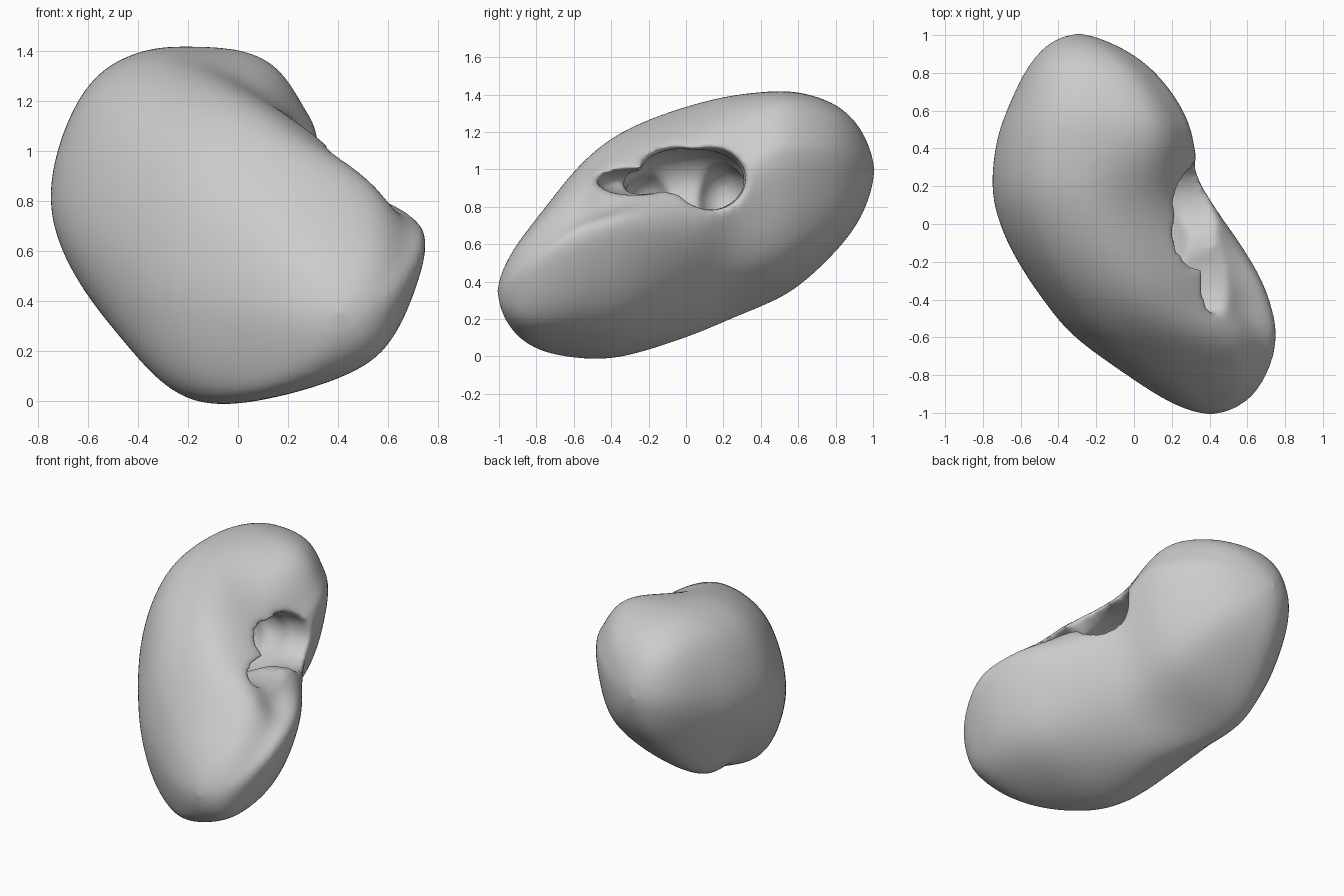
import bpy, bmesh, math
from mathutils import Vector

cube = bpy.data.objects.get("Cube")
if cube:
    bpy.data.objects.remove(cube)

mat = bpy.data.materials.new("plain grey")
mat.use_nodes = True
grey = (0.6, 0.6, 0.6, 1)
mat.diffuse_color = grey
mat.node_tree.nodes["Principled BSDF"].inputs["Base Color"].default_value = grey

# Body sections: y, x min, x max, z min, z max,
# corner fullness (upper right, upper left, lower left, lower right), lean
SECTIONS = [
    (-0.985, 0.27, 0.53, 0.22, 0.46, .72, .7, .7, .68, .1),
    (-0.91, 0.12, 0.64, 0.1, 0.6, .74, .72, .74, .64, .3),
    (-0.78, -0.07, 0.72, 0.02, 0.76, .73, .74, .79, .6, .42),
    (-0.6, -0.33, 0.77, -0.01, 1.0, .68, .75, .8, .62, .35),
    (-0.45, -0.45, 0.74, -0.02, 1.14, .57, .75, .78, .64, .3),
    (-0.3, -0.56, 0.69, 0.0, 1.23, .57, .76, .74, .66, .25),
    (-0.1, -0.68, 0.57, 0.06, 1.31, .57, .76, .68, .66, .1),
    (0.1, -0.75, 0.42, 0.13, 1.37, .61, .75, .65, .66, 0),
    (0.25, -0.76, 0.34, 0.2, 1.4, .69, .74, .66, .66, .2),
    (0.45, -0.735, 0.32, 0.28, 1.42, .77, .74, .7, .66, .38),
    (0.6, -0.68, 0.27, 0.36, 1.42, .76, .74, .73, .66, .35),
    (0.8, -0.59, 0.13, 0.55, 1.36, .74, .74, .74, .67, .3),
    (0.92, -0.5, -0.03, 0.7, 1.25, .72, .72, .72, .68, .2),
    (0.985, -0.41, -0.18, 0.85, 1.12, .7, .7, .7, .7, .1),
]
STEPS = 4


def section(y, x0, x1, z0, z1, ur, ul, ll, lr, lean):
    """Closed smooth curve through four sides, two hilum lips and three corners."""
    cx, cz, rx, rz = (x0 + x1) / 2, (z0 + z1) / 2, (x1 - x0) / 2, (z1 - z0) / 2
    keys = [(1, lean - 0.1), (ur + .16, ur - .2), (ur - .18, ur + .17), (-0.18, 1),
            (-ul, ul), (-1, 0), (-ll, -ll), (-lean, -1), (lr, -lr)]
    keys = [Vector(k) for k in keys]
    points = []
    for i in range(len(keys)):
        a, b, c, d = (keys[(i + o) % len(keys)] for o in (-1, 0, 1, 2))
        for s in range(STEPS):
            t = s / STEPS
            p = b + (c - a) * t / 2 + (a - b * 2.5 + c * 2 - d / 2) * t ** 2 \
                + (b * 1.5 - a / 2 - c * 1.5 + d / 2) * t ** 3
            u, w = (max(-1, min(1, q)) for q in p)
            points.append((cx + rx * u, y, cz + rz * w))
    return points


def finish(name, bm):
    bmesh.ops.recalc_face_normals(bm, faces=bm.faces)
    mesh = bpy.data.meshes.new(name)
    bm.to_mesh(mesh)
    bm.free()
    obj = bpy.data.objects.new(name, mesh)
    bpy.context.collection.objects.link(obj)
    return obj


# Bean-shaped body lofted through the sections
bm = bmesh.new()
rings = [[bm.verts.new(p) for p in section(*s)] for s in SECTIONS]
sides = len(rings[0])
for lower, upper in zip(rings, rings[1:]):
    for i in range(sides):
        j = (i + 1) % sides
        bm.faces.new((lower[i], lower[j], upper[j], upper[i]))
for ring, y in ((rings[0], -1.015), (rings[-1], 1.015)):
    mid = sum((v.co for v in ring), Vector()) / sides
    tip = bm.verts.new((mid.x, y, mid.z))
    for i in range(sides):
        bm.faces.new((ring[i], ring[(i + 1) % sides], tip))
body = finish("bean_body", bm)
body.data.materials.append(mat)
body.modifiers.new("round", 'SUBSURF').levels = 2

# Hollow: wide mouth, narrow front channel, inner chamber and pockets
HOLLOWS = [
    ((0.28, 0.12, 0.95), (0.36, 0.2, 0.17)),
    ((0.28, -0.04, 0.99), (0.32, 0.2, 0.13)),
    ((0.38, -0.28, 0.93), (0.28, 0.2, 0.07)),
    ((0.04, 0.0, 0.92), (0.26, 0.34, 0.2)),
    ((-0.14, 0.2, 0.86), (0.18, 0.14, 0.16)),
    ((-0.12, -0.2, 0.82), (0.18, 0.14, 0.16)),
]
cutters = []
for n, (centre, radii) in enumerate(HOLLOWS):
    bm = bmesh.new()
    bmesh.ops.create_icosphere(bm, subdivisions=4, radius=1)
    bmesh.ops.scale(bm, vec=radii, verts=bm.verts)
    bmesh.ops.translate(bm, vec=centre, verts=bm.verts)
    cutter = finish("hollow_cutter_%d" % n, bm)
    cutter.hide_render = True
    cutters.append(cutter)
    cut = body.modifiers.new("hollow", 'BOOLEAN')
    cut.operation, cut.solver, cut.object = 'DIFFERENCE', 'EXACT', cutter

# Even mesh with softened rim
remesh = body.modifiers.new("even", 'REMESH')
remesh.mode, remesh.voxel_size = 'VOXEL', 0.018
soft = body.modifiers.new("soften", 'SMOOTH')
soft.factor, soft.iterations = 0.5, 20

# Bake the modifiers and drop the cutters
bpy.context.view_layer.update()
graph = bpy.context.evaluated_depsgraph_get()
baked = bpy.data.meshes.new_from_object(body.evaluated_get(graph))
body.modifiers.clear()
body.data = baked
for cutter in cutters:
    bpy.data.objects.remove(cutter)
baked.materials.clear()
baked.materials.append(mat)
bpy.context.view_layer.objects.active = body
body.select_set(True)
bpy.ops.object.shade_smooth_by_angle(angle=math.radians(60))
